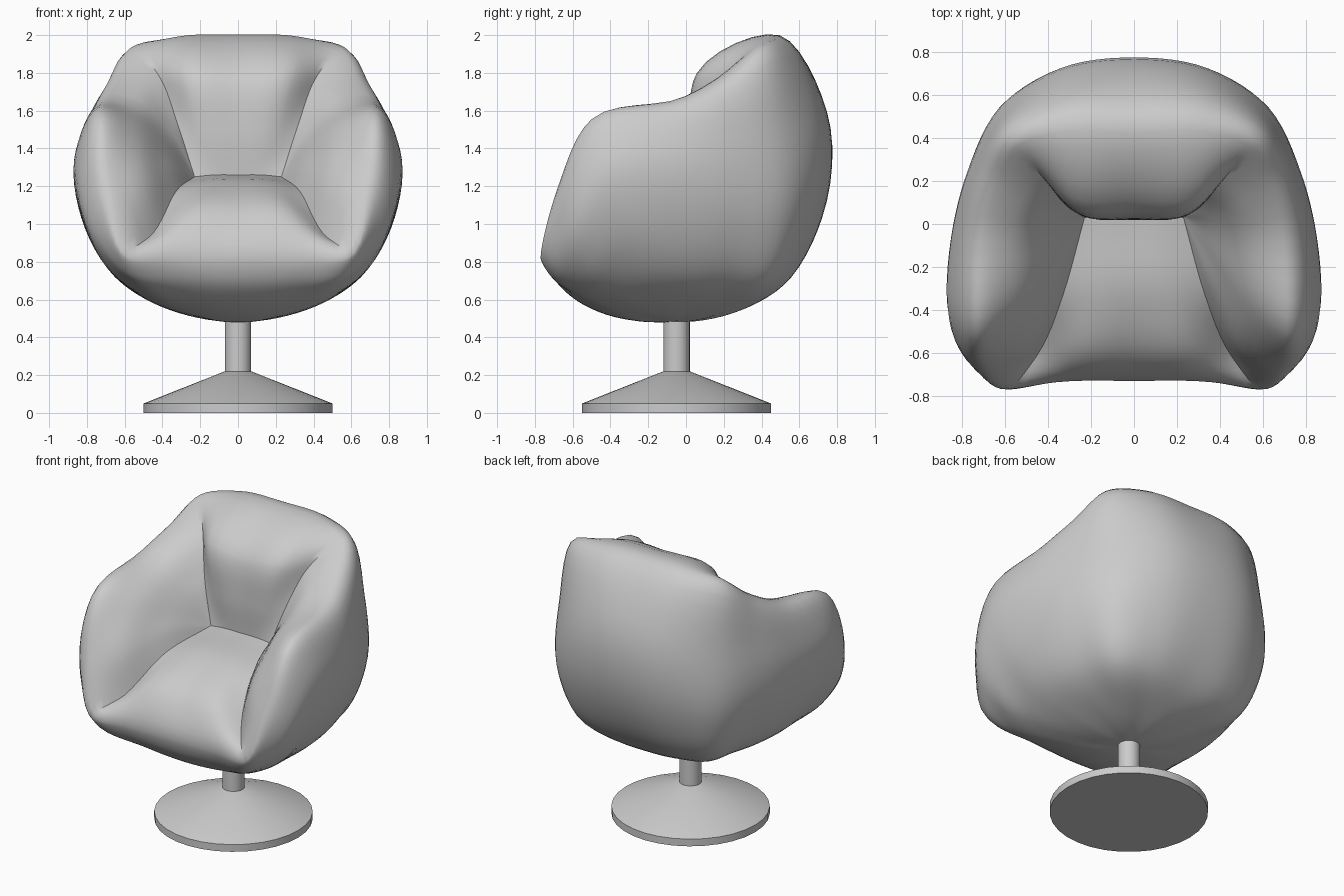
import bpy, bmesh
from mathutils import Vector as V, Matrix

if "Cube" in bpy.data.objects:
    bpy.data.objects.remove(bpy.data.objects["Cube"])

RIM = 5          # index of the rim point in each ribbon
STEP = 6         # subdivisions per span
POLE = V((0, -.05, .48))

# Ribbons run from the underside, up the outside, over the rim and down the inside
front = [
    [(0, -.25, .485), (0, -.45, .53), (0, -.6, .61), (0, -.69, .7), (0, -.73, .81), (0, -.64, 1.04), (0, -.35, 1.21), (0, .03, 1.26)],
    [(.12, -.24, .49), (.22, -.43, .54), (.29, -.59, .62), (.33, -.69, .71), (.36, -.735, .81), (.29, -.64, 1.03), (.2, -.35, 1.2), (.12, .03, 1.26)],
    [(.2, -.22, .505), (.38, -.42, .57), (.49, -.59, .65), (.56, -.71, .73), (.58, -.77, .82), (.45, -.61, .95), (.33, -.33, 1.17), (.23, .03, 1.25)],
]
arm = [
    [(.28, -.18, .52), (.52, -.38, .625), (.68, -.52, .76), (.765, -.63, .97), (.69, -.68, 1.19), (.54, -.62, 1.19), (.375, -.33, 1.28)],
    [(.33, -.1, .535), (.64, -.24, .71), (.825, -.33, 1.02), (.855, -.41, 1.36), (.73, -.5, 1.555), (.56, -.4, 1.5), (.38, -.17, 1.4)],
    [(.32, .03, .545), (.625, .03, .71), (.8, .0, 1.03), (.83, 0, 1.4), (.71, 0, 1.67), (.53, -.03, 1.64), (.365, 0, 1.49)],
    [(.31, .13, .55), (.58, .23, .715), (.74, .25, 1.03), (.765, .23, 1.45), (.655, .2, 1.775), (.5, .1, 1.72), (.34, .06, 1.52)],
]
back = [
    [(.27, .22, .55), (.51, .43, .705), (.61, .53, 1.02), (.615, .515, 1.5), (.565, .39, 1.935), (.41, .2, 1.77), (.32, .09, 1.53), (.23, .03, 1.25)],
    [(.14, .24, .54), (.28, .515, .69), (.33, .68, 1.02), (.34, .7, 1.57), (.33, .49, 1.985), (.28, .08, 1.8), (.2, .03, 1.5), (.12, .03, 1.26)],
    [(0, .24, .525), (0, .51, .67), (0, .72, 1.03), (0, .745, 1.6), (0, .49, 2.0), (0, .06, 1.78), (0, .02, 1.5), (0, .03, 1.26)],
]


def curve(pts, before, after, corners=(), weight=0.0):
    """Smooth interpolating curve; corners become creased by weight."""
    P = [before] + pts + [after]

    def tangent(i):
        d0, d1 = P[i + 1] - P[i], P[i + 2] - P[i + 1]
        a, b = max(d0.length, 1e-5), max(d1.length, 1e-5)
        return (d0 / a * b + d1 / b * a) / (a + b)

    out = []
    for i in range(len(pts) - 1):
        p, q = pts[i], pts[i + 1]
        h = max((q - p).length, 1e-5)
        d = (q - p) / h
        t0, t1 = tangent(i), tangent(i + 1)
        if i in corners:
            t0 = t0.lerp(1.5 * d - .5 * t1, weight)
        if i + 1 in corners:
            t1 = t1.lerp(1.5 * d - .5 * t0, weight)
        for k in range(STEP):
            s = k / STEP
            out.append(p * (2*s**3 - 3*s*s + 1) + t0 * h * (s**3 - 2*s*s + s)
                       + q * (3*s*s - 2*s**3) + t1 * h * (s**3 - s*s))
    return out + [pts[-1]]


def flip(v):
    return V((-v.x, v.y, v.z))


def finish(name, bm):
    bmesh.ops.recalc_face_normals(bm, faces=bm.faces)
    me = bpy.data.meshes.new(name)
    bm.to_mesh(me)
    bm.free()
    ob = bpy.data.objects.new(name, me)
    bpy.context.collection.objects.link(ob)
    bpy.ops.object.select_all(action='DESELECT')
    ob.select_set(True)
    bpy.context.view_layer.objects.active = ob
    bpy.ops.object.shade_smooth_by_angle(angle=.7)
    return ob


# Upholstered tub: half the skin, mirrored
seam_corner = front[-1][-1]
ribbons = front + [a + [seam_corner] for a in arm] + back
columns = []
for r in ribbons:
    pts = [POLE] + [V(p) for p in r]
    d = pts[1] - POLE
    columns.append(curve(pts, POLE + V((-d.x, -d.y, d.z)), 2 * pts[-1] - pts[-2]))

bm = bmesh.new()
grid = []
for j in range(len(columns[0])):
    row = [c[j] for c in columns]
    w = min(1, max(0, (j / STEP - RIM) * 2))
    ring = curve(row, flip(row[1]), flip(row[-2]), (2, 7), w)
    grid.append([bm.verts.new(p) for p in ring])
for r0, r1 in zip(grid, grid[1:]):
    for k in range(len(r0) - 1):
        bm.faces.new((r0[k], r0[k + 1], r1[k + 1], r1[k]))
bmesh.ops.remove_doubles(bm, verts=bm.verts, dist=.0005)
half = bm.verts[:] + bm.edges[:] + bm.faces[:]
bmesh.ops.mirror(bm, geom=half, axis='X', merge_dist=.001)
bmesh.ops.remove_doubles(bm, verts=bm.verts, dist=.0005)
finish("tub_seat", bm)


# Pedestal: disc, shallow cone and column
def tapered(bm, r1, r2, z0, z1):
    bmesh.ops.create_cone(bm, cap_ends=True, segments=32, radius1=r1, radius2=r2, depth=z1 - z0,
                          matrix=Matrix.Translation((0, -.05, (z0 + z1) / 2)))


for name, r1, r2, z0, z1 in (("base_disc", .5, .5, 0, .05),
                             ("base_cone", .5, .07, .05, .22),
                             ("column", .07, .07, .22, .52)):
    bm = bmesh.new()
    tapered(bm, r1, r2, z0, z1)
    finish(name, bm)
